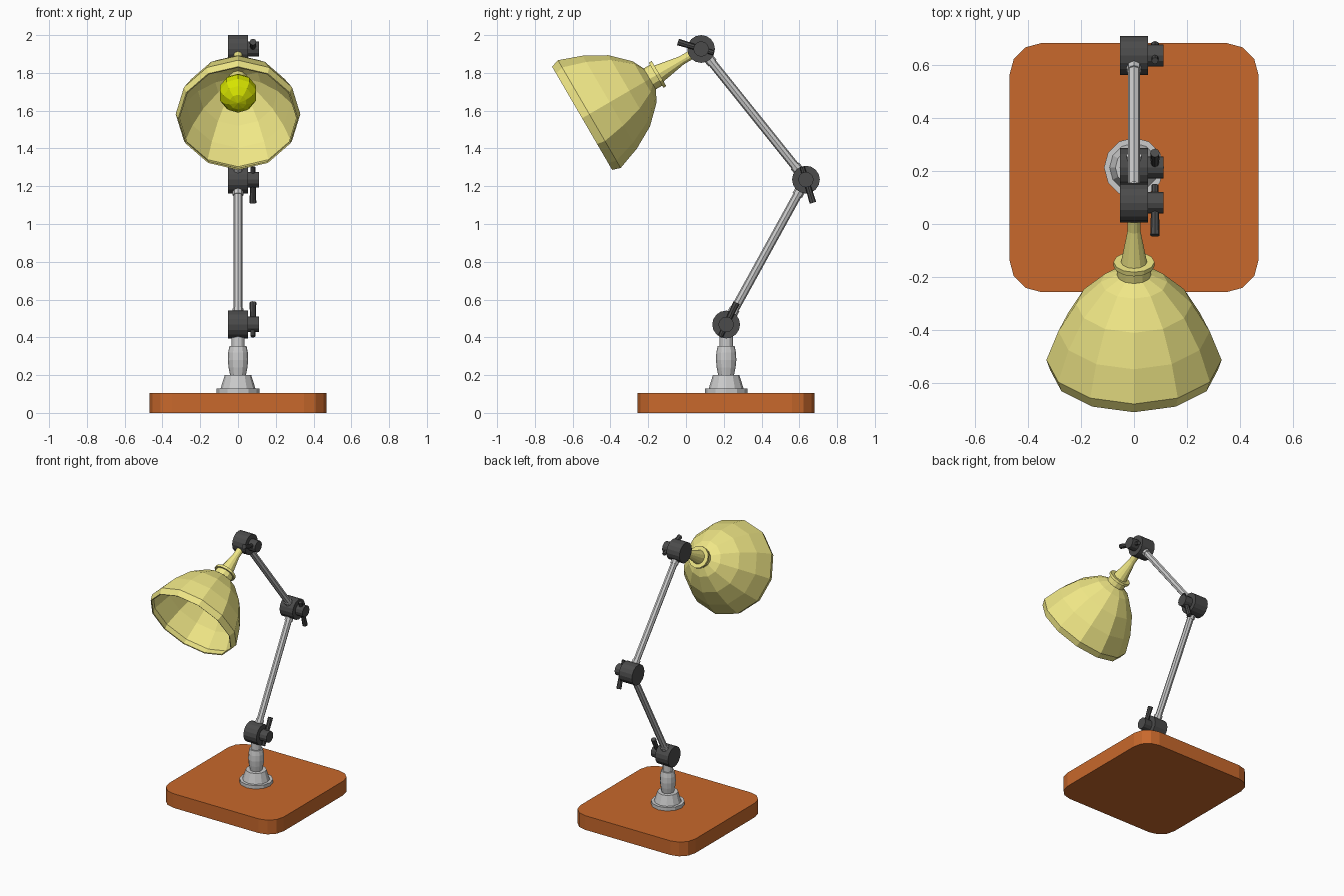
import bpy, bmesh, math
from mathutils import Vector

if "Cube" in bpy.data.objects:
    bpy.data.objects.remove(bpy.data.objects["Cube"])


def material(name, rgb):
    m = bpy.data.materials.new(name)
    m.diffuse_color = (*rgb, 1)
    m.use_nodes = True
    m.node_tree.nodes["Principled BSDF"].inputs["Base Color"].default_value = m.diffuse_color
    return m


ORANGE = material("orange_wood", (0.58, 0.14, 0.025))
CREAM = material("cream_enamel", (0.87, 0.80, 0.24))
BULB = material("yellow_glow", (0.68, 0.78, 0.0))
DARK = material("dark_metal", (0.07, 0.07, 0.07))


def finish(name, bm, mat=None):
    bmesh.ops.recalc_face_normals(bm, faces=bm.faces)
    me = bpy.data.meshes.new(name)
    bm.to_mesh(me)
    bm.free()
    ob = bpy.data.objects.new(name, me)
    bpy.context.collection.objects.link(ob)
    if mat:
        me.materials.append(mat)
    return ob


def lathe(name, origin, axis, profile, sides, mat=None, caps=True):
    """Revolve (distance along axis, radius) points around an axis."""
    o, d = Vector(origin), Vector(axis).normalized()
    u = Vector((0, 1, 0)) if abs(d.x) > 0.5 else Vector((1, 0, 0))
    v = d.cross(u).normalized()
    bm = bmesh.new()
    rings = []
    for t, r in profile:
        ring = []
        for k in range(sides):
            a = 2 * math.pi * k / sides
            ring.append(bm.verts.new(o + d * t + (u * math.cos(a) + v * math.sin(a)) * r))
        rings.append(ring)
    for a, b in zip(rings, rings[1:]):
        for k in range(sides):
            j = (k + 1) % sides
            bm.faces.new((a[k], a[j], b[j], b[k]))
    if caps:
        bm.faces.new(rings[0])
        bm.faces.new(rings[-1])
    return finish(name, bm, mat)


# Base: slab with rounded vertical corners
HALF, CORNER, CY = 0.469, 0.12, 0.2125
bm = bmesh.new()
outline = []
for i, (sx, sy) in enumerate(((1, 1), (-1, 1), (-1, -1), (1, -1))):
    for k in range(4):
        a = math.radians(90 * i + 30 * k)
        outline.append(bm.verts.new((sx * (HALF - CORNER) + CORNER * math.cos(a),
                                     CY + sy * (HALF - CORNER) + CORNER * math.sin(a), 0)))
slab = bm.faces.new(outline)
top = bmesh.ops.extrude_face_region(bm, geom=[slab])["geom"]
bmesh.ops.translate(bm, vec=(0, 0, 0.105), verts=[g for g in top if isinstance(g, bmesh.types.BMVert)])
finish("base", bm, ORANGE)

# Turned stand
lathe("stand", (0, CY, 0), (0, 0, 1),
      [(0.10, 0.113), (0.13, 0.113), (0.13, 0.092), (0.20, 0.07), (0.20, 0.042), (0.24, 0.05),
       (0.28, 0.054), (0.32, 0.052), (0.355, 0.045), (0.355, 0.035), (0.42, 0.035)], 12)

# Joints: drum, side knob and clamp lever (lever direction in y, z)
JOINTS = {
    "lower": (Vector((0, CY, 0.468)), (0.42, 0.88)),
    "middle": (Vector((0, 0.635, 1.235)), (0.29, -0.96)),
    "upper": (Vector((0, 0.08, 1.9265)), (-0.95, 0.29)),
}
for name, (c, (ly, lz)) in JOINTS.items():
    lathe(name + "_joint", c, (1, 0, 0), [(-0.053, 0.0735), (0.053, 0.0735)], 16, DARK)
    lathe(name + "_knob", c, (1, 0, 0), [(0.05, 0.041), (0.111, 0.041)], 12, DARK)
    lathe(name + "_lever", c + Vector((0.079, 0, 0)), (0, ly, lz),
          [(-0.07, 0.013), (0.03, 0.015), (0.128, 0.018)], 8, DARK)

# Arms: rods with a small ferrule at each end
for name, a, b in (("lower_arm", "lower", "middle"), ("upper_arm", "middle", "upper")):
    p, q = JOINTS[a][0], JOINTS[b][0]
    n = (q - p).length
    lathe(name, p, q - p, [(0.05, 0.028), (0.095, 0.028), (0.095, 0.023),
                           (n - 0.095, 0.023), (n - 0.095, 0.028), (n - 0.05, 0.028)], 8)

# Lamp head, all turned about one axis through the upper joint
head = JOINTS["upper"][0]
aim = Vector((0, -0.864, -0.503)).normalized()
lathe("shade_neck", head, aim, [(0.05, 0.024), (0.12, 0.024), (0.265, 0.05)], 12, CREAM)
lathe("shade_collar", head, aim,
      [(0.258, 0.077), (0.276, 0.077), (0.276, 0.064), (0.315, 0.064)], 12, CREAM)
shade = lathe("shade", head, aim,
              [(0.308, 0.05), (0.345, 0.125), (0.44, 0.218), (0.56, 0.285), (0.685, 0.33), (0.729, 0.316)],
              12, CREAM, caps=False)
wall = shade.modifiers.new("wall", "SOLIDIFY")
wall.thickness = 0.008
wall.offset = -1
lathe("bulb_socket", head, aim, [(0.30, 0.05), (0.39, 0.05)], 12, CREAM)

# Bulb
bpy.ops.mesh.primitive_uv_sphere_add(segments=10, ring_count=7, radius=0.104,
                                     location=head + aim * 0.465)
bulb = bpy.context.object
bulb.name = "bulb"
bulb.rotation_euler = aim.to_track_quat("Z", "Y").to_euler()
bulb.data.materials.append(BULB)
